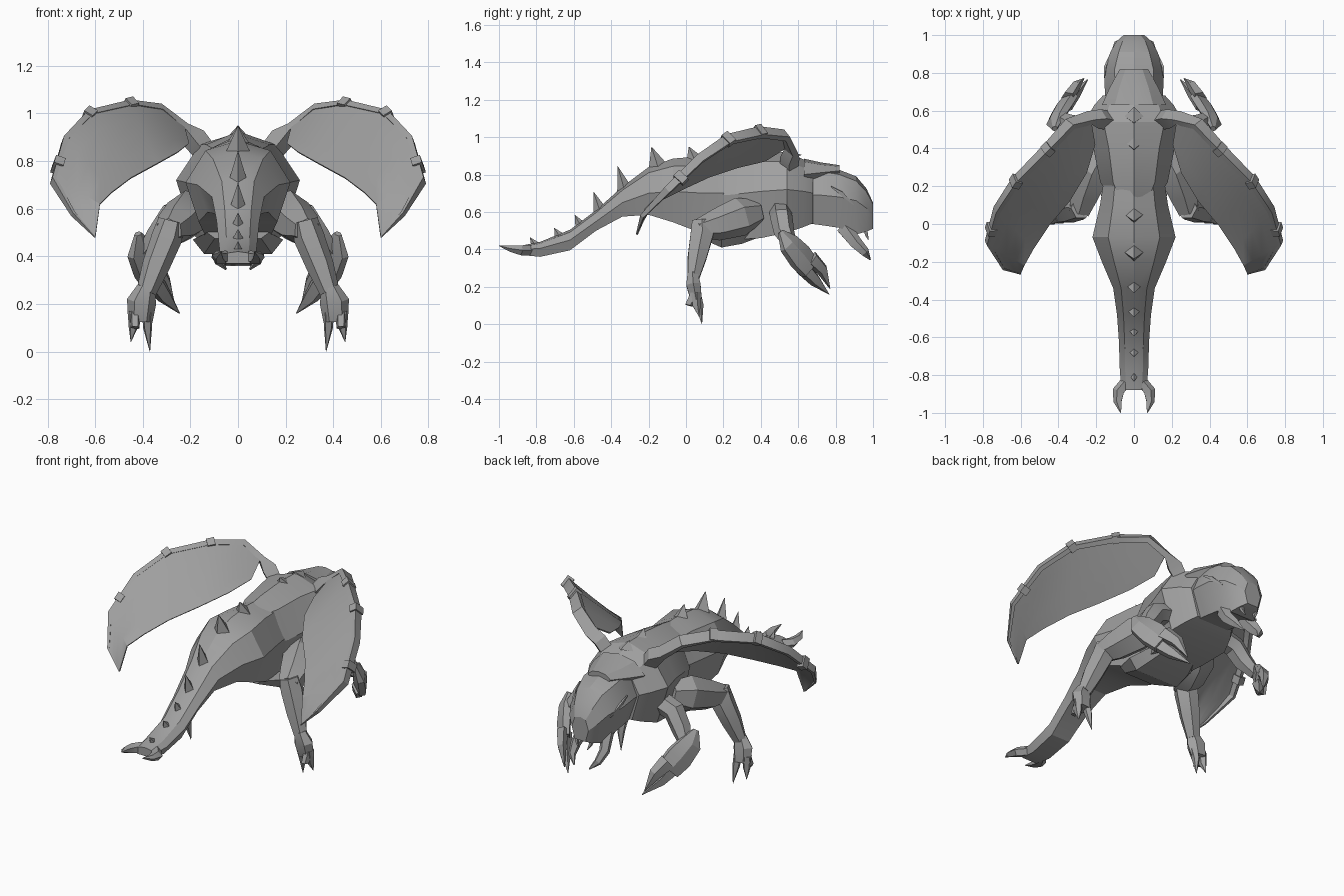
import bpy, bmesh, math
from mathutils import Vector

grey = bpy.data.materials.new("shell_grey")
grey.diffuse_color = (0.35, 0.35, 0.35, 1)


def finish(name, verts, faces, mirror=False, thick=0, angle=24):
    mesh = bpy.data.meshes.new(name)
    mesh.from_pydata(verts, [], faces)
    bm = bmesh.new()
    bm.from_mesh(mesh)
    bmesh.ops.recalc_face_normals(bm, faces=bm.faces)
    bm.to_mesh(mesh)
    bm.free()
    mesh.materials.append(grey)
    ob = bpy.data.objects.new(name, mesh)
    bpy.context.collection.objects.link(ob)
    bpy.ops.object.select_all(action='DESELECT')
    ob.select_set(True)
    bpy.context.view_layer.objects.active = ob
    if thick:
        ob.modifiers.new("thickness", 'SOLIDIFY').thickness = thick
        bpy.ops.object.modifier_apply(modifier="thickness")
    bpy.ops.object.shade_smooth_by_angle(angle=math.radians(angle))
    if mirror:
        m = ob.modifiers.new("mirror", 'MIRROR')
        m.use_mirror_merge = False
    return ob


def skin(rings):
    """Verts and faces of a closed tube through equal-sized rings."""
    n = len(rings[0])
    verts = [p for r in rings for p in r]
    faces = [(i * n + j, i * n + (j + 1) % n, (i + 1) * n + (j + 1) % n, (i + 1) * n + j)
             for i in range(len(rings) - 1) for j in range(n)]
    faces += [tuple(range(n)), tuple(range(len(verts) - n, len(verts)))]
    return verts, faces


def hull(name, sections, tw=0.5, bw=0.6, drop=0.12):
    """Body loft along y; each section is (y, half width, top, bottom, widest height)."""
    rings = []
    for y, w, top, bot, mid in sections:
        half = [(tw * w, top - drop * (top - bot)), (w, mid), (bw * w, bot)]
        loop = [(0, top)] + half + [(-x, z) for x, z in reversed(half)]
        rings.append([(x, y, z) for x, z in loop])
    return finish(name, *skin(rings))


def limb(name, path, ref=(1, 0, 0), sides=6, mirror=True):
    """Tapered tube; each path entry is (x, y, z, radius across, radius along ref)."""
    pts = [Vector(p[:3]) for p in path]
    rings = []
    for i, p in enumerate(path):
        t = (pts[min(i + 1, len(pts) - 1)] - pts[max(i - 1, 0)]).normalized()
        u = t.cross(Vector(ref)).normalized()
        v = u.cross(t)
        rings.append([pts[i] + u * p[3] * math.cos(a) + v * p[4] * math.sin(a)
                      for a in (2 * math.pi * (k + 0.5) / sides for k in range(sides))])
    return finish(name, *skin(rings), mirror=mirror)


# Body: tail and abdomen, thorax, head and neck crest
hull("abdomen_and_tail", [
    (-0.88, 0.065, 0.42, 0.37, 0.40), (-0.78, 0.075, 0.44, 0.36, 0.405),
    (-0.62, 0.08, 0.505, 0.395, 0.45), (-0.48, 0.09, 0.61, 0.50, 0.55),
    (-0.34, 0.11, 0.735, 0.575, 0.65), (-0.20, 0.17, 0.84, 0.585, 0.70),
    (-0.07, 0.22, 0.885, 0.545, 0.71), (0.10, 0.18, 0.90, 0.48, 0.70),
    (0.30, 0.15, 0.89, 0.46, 0.70)], tw=0.62, bw=0.75)
hull("thorax", [
    (0.10, 0.10, 0.89, 0.50, 0.69), (0.22, 0.178, 0.91, 0.45, 0.69),
    (0.40, 0.215, 0.925, 0.46, 0.71), (0.54, 0.26, 0.92, 0.49, 0.72),
    (0.63, 0.21, 0.88, 0.52, 0.71), (0.68, 0.165, 0.85, 0.54, 0.70)], tw=0.62, bw=0.72)
hull("head", [
    (0.64, 0.15, 0.84, 0.54, 0.69), (0.72, 0.155, 0.84, 0.53, 0.69),
    (0.82, 0.158, 0.825, 0.515, 0.68), (0.91, 0.125, 0.79, 0.48, 0.66),
    (0.965, 0.095, 0.725, 0.495, 0.62), (1.0, 0.055, 0.65, 0.51, 0.58)], tw=0.65, bw=0.65, drop=0.08)
hull("neck_crest", [(0.63, 0.17, 0.885, 0.74, 0.80), (0.72, 0.13, 0.865, 0.76, 0.81),
                    (0.82, 0.075, 0.85, 0.79, 0.82)], tw=0.6)

# Belly plate between the hind legs
hull("belly_plate", [(0.04, 0.13, 0.52, 0.475, 0.50), (0.19, 0.19, 0.52, 0.41, 0.47),
                     (0.30, 0.17, 0.52, 0.43, 0.48), (0.42, 0.12, 0.55, 0.475, 0.51)], bw=0.75)

# Face: slanted eyes, mandibles and fangs
limb("eye", [(0.157, 0.775, 0.735, 0.004, 0.004), (0.152, 0.83, 0.70, 0.014, 0.008),
             (0.126, 0.895, 0.64, 0.004, 0.004)], sides=4)
limb("mandible", [(0.07, 0.84, 0.52, 0.045, 0.035), (0.095, 0.905, 0.435, 0.036, 0.028),
                  (0.085, 0.955, 0.385, 0.026, 0.02), (0.05, 0.985, 0.345, 0.004, 0.004)], sides=5)
limb("fang", [(0.05, 0.955, 0.52, 0.016, 0.014), (0.045, 0.965, 0.48, 0.012, 0.01),
              (0.03, 0.975, 0.45, 0.002, 0.002)], sides=4)

# Tail pincers
limb("tail_pincer", [(0.045, -0.84, 0.395, 0.03, 0.03), (0.08, -0.885, 0.395, 0.034, 0.028),
                     (0.085, -0.94, 0.405, 0.024, 0.018), (0.07, -1.0, 0.42, 0.002, 0.002)],
     ref=(0, 0, 1), sides=5)

# Row of back spikes: (y, base height, length, half width)
for y, z, h, w in [(0.57, 0.91, 0.02, 0.05), (0.43, 0.92, 0.03, 0.045), (0.05, 0.89, 0.06, 0.05),
                   (-0.15, 0.86, 0.09, 0.05), (-0.33, 0.74, 0.105, 0.038),
                   (-0.46, 0.625, 0.085, 0.034), (-0.56, 0.54, 0.045, 0.03),
                   (-0.67, 0.48, 0.035, 0.03), (-0.80, 0.435, 0.03, 0.024)]:
    base = [(w, y, z - 0.02), (0, y + w, z - 0.005), (-w, y, z - 0.02), (0, y - w, z - 0.04)]
    finish("back_spike", base + [(0, y - 0.035, z + h)],
           [(0, 1, 4), (1, 2, 4), (2, 3, 4), (3, 0, 4), (3, 2, 1, 0)])

# Wings: nearly flat sheet between a leading and a trailing edge
lead = [(0.225, 0.54, 0.95), (0.33, 0.51, 1.03), (0.45, 0.38, 1.045), (0.62, 0.21, 1.005),
        (0.72, 0.06, 0.90), (0.77, -0.11, 0.73), (0.69, -0.24, 0.585)]
trail = [(0.205, 0.42, 0.875), (0.25, 0.27, 0.84), (0.34, 0.12, 0.79), (0.45, -0.01, 0.73),
         (0.53, -0.13, 0.67), (0.58, -0.22, 0.62), (0.60, -0.265, 0.48)]
rows = 5
verts = [Vector(a).lerp(Vector(b), k / (rows - 1)) for a, b in zip(lead, trail) for k in range(rows)]
faces = [(i * rows + k, i * rows + k + 1, (i + 1) * rows + k + 1, (i + 1) * rows + k)
         for i in range(len(lead) - 1) for k in range(rows - 1)]
finish("wing_sheet", verts, faces, mirror=True, thick=0.008, angle=35)

# Wing arm along the leading edge, then its raised bands
normal = (0.27, 0.66, -0.70)
arm = [(0.14, 0.55, 0.84, 0.05, 0.05), (0.18, 0.555, 0.89, 0.055, 0.05)]
radii = [0.05, 0.046, 0.042, 0.038, 0.034, 0.028, 0.016]
offset = Vector(normal) * 0.032
arm += [(*(Vector(p) + offset * r / 0.05), r * 0.5, r) for p, r in zip(lead, radii)]
arm.append((0.60, -0.265, 0.48, 0.003, 0.003))
limb("wing_arm", arm, ref=normal, sides=4)
for i, f in [(2, 0.0), (3, 0.0), (4, 0.6)]:
    a, b = Vector(lead[i]), Vector(lead[i + 1])
    c, d = a.lerp(b, f) + offset * 0.7, (b - a).normalized() * 0.022
    limb("wing_band", [(*(c - d), 0.03, 0.047), (*(c + d), 0.03, 0.047)], ref=normal, sides=4)

# Hind legs: thigh, shin, foot and claws
limb("thigh", [(0.16, 0.38, 0.60, 0.07, 0.07), (0.21, 0.29, 0.575, 0.10, 0.105),
               (0.26, 0.16, 0.53, 0.085, 0.085), (0.29, 0.06, 0.51, 0.06, 0.05)], ref=(0, 0, 1))
limb("shin", [(0.28, 0.085, 0.55, 0.06, 0.055), (0.298, 0.085, 0.48, 0.07, 0.065),
              (0.345, 0.06, 0.36, 0.058, 0.058), (0.385, 0.04, 0.25, 0.036, 0.042)])
limb("foot", [(0.385, 0.035, 0.27, 0.03, 0.038), (0.405, 0.04, 0.21, 0.044, 0.062),
              (0.41, 0.055, 0.13, 0.034, 0.052)])
for x, y, z in [(0.37, 0.085, 0.0), (0.45, 0.07, 0.04), (0.44, 0.03, 0.10)]:
    bx = 0.41 + (x - 0.41) * 0.75
    limb("claw", [(bx, 0.05, 0.17, 0.028, 0.024), (bx, y - 0.015, 0.10, 0.024, 0.02),
                  (x, y, z, 0.001, 0.001)], sides=5)

# Fore arms with long two-fingered pincers
limb("fore_arm", [(0.19, 0.505, 0.60, 0.06, 0.06), (0.28, 0.51, 0.57, 0.062, 0.06),
                  (0.335, 0.525, 0.49, 0.055, 0.055), (0.39, 0.56, 0.42, 0.035, 0.035)], ref=(0, 1, 0))
side = (0.6, 0.5, 0.15)
limb("pincer_palm", [(0.42, 0.505, 0.495, 0.018, 0.014), (0.415, 0.55, 0.43, 0.07, 0.034),
                     (0.38, 0.61, 0.36, 0.085, 0.038), (0.345, 0.66, 0.30, 0.075, 0.034)], ref=side)
limb("pincer_long_finger", [(0.36, 0.62, 0.31, 0.05, 0.034), (0.31, 0.69, 0.235, 0.038, 0.028),
                            (0.245, 0.765, 0.16, 0.002, 0.002)], ref=side, sides=5)
limb("pincer_short_finger", [(0.35, 0.67, 0.35, 0.05, 0.034), (0.31, 0.73, 0.29, 0.038, 0.026),
                             (0.265, 0.77, 0.19, 0.002, 0.002)], ref=side, sides=5)
